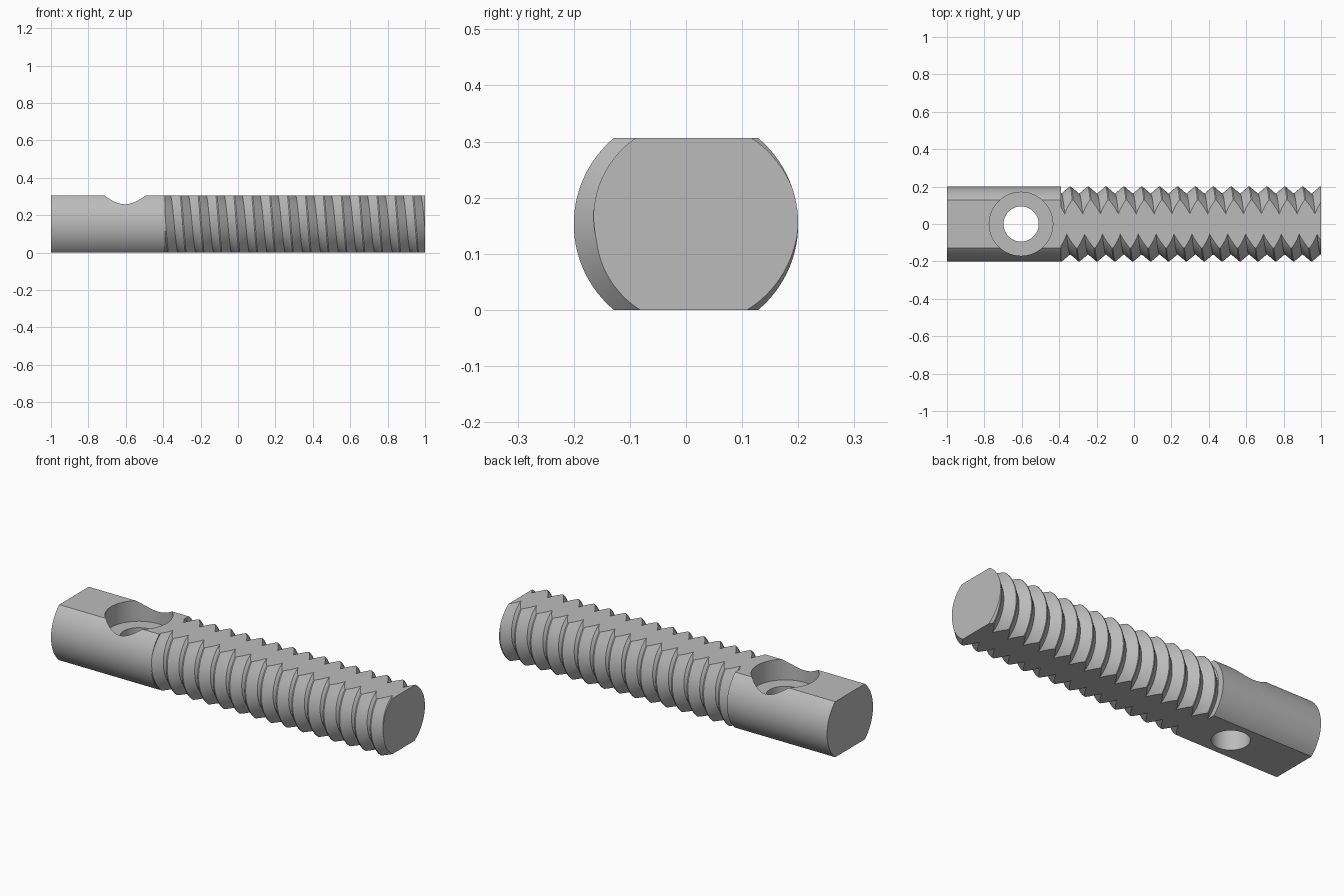
import bpy
import bmesh
from math import cos, sin, pi, radians
from mathutils import Matrix, Vector

if "Cube" in bpy.data.objects:
    bpy.data.objects.remove(bpy.data.objects["Cube"], do_unlink=True)

R = 0.2            # rod radius
HEIGHT = 0.306     # distance between the two flats
MID = HEIGHT / 2
START, END = -0.39, 1.0   # threaded length
PITCH, DEPTH, CREST = 0.0956, 0.038, 0.03
PHASE = radians(10)
HOLE_X = -0.604

steel = bpy.data.materials.new("steel_grey")
steel.use_nodes = True
grey = (0.5, 0.5, 0.5, 1)
steel.diffuse_color = grey
steel.node_tree.nodes["Principled BSDF"].inputs["Base Color"].default_value = grey


def make_object(name, bm):
    bmesh.ops.recalc_face_normals(bm, faces=bm.faces)
    mesh = bpy.data.meshes.new(name)
    bm.to_mesh(mesh)
    bm.free()
    mesh.materials.append(steel)
    ob = bpy.data.objects.new(name, mesh)
    bpy.context.collection.objects.link(ob)
    return ob


def activate(ob):
    bpy.ops.object.select_all(action='DESELECT')
    ob.select_set(True)
    bpy.context.view_layer.objects.active = ob


def cut_flats(bm):
    """Mill the flat top and bottom."""
    for z, direction in ((0, -1), (HEIGHT, 1)):
        cut = bmesh.ops.bisect_plane(
            bm, geom=bm.verts[:] + bm.edges[:] + bm.faces[:], dist=1e-6,
            plane_co=(0, 0, z), plane_no=(0, 0, direction), clear_outer=True)
        edges = [e for e in cut["geom_cut"]
                 if isinstance(e, bmesh.types.BMEdge) and e.is_boundary]
        bmesh.ops.holes_fill(bm, edges=edges, sides=0)


def cylinder(radius, length, matrix, segments=96):
    bm = bmesh.new()
    bmesh.ops.create_cone(bm, cap_ends=True, segments=segments, radius1=radius,
                          radius2=radius, depth=length, matrix=matrix)
    return bm


# Threaded section: V-shaped single-start helix
def thread_radius(x, angle):
    u = (x - END) / PITCH - (angle - PHASE) / (2 * pi)
    u = abs(u - round(u))
    return R - DEPTH * max(0, (u - CREST) / (0.5 - CREST))


bm = bmesh.new()
STEPS = 96
turns = int((END - START) / PITCH) + 3
columns = []
for j in range(STEPS + 1):
    angle = 2 * pi * j / STEPS
    column = []
    for k in range(-turns, 3):
        for f in (-CREST, CREST, 0.5):
            x = END + PITCH * ((angle - PHASE) / (2 * pi) + k + f)
            x = min(max(x, START), END)
            r = thread_radius(x, angle)
            column.append(bm.verts.new((x, r * cos(angle), MID + r * sin(angle))))
    columns.append(column)
for a, b in zip(columns, columns[1:]):
    for i in range(len(a) - 1):
        bm.faces.new((a[i], a[i + 1], b[i + 1], b[i]))
bmesh.ops.remove_doubles(bm, verts=bm.verts, dist=1e-5)
bmesh.ops.holes_fill(bm, edges=[e for e in bm.edges if e.is_boundary], sides=0)
bmesh.ops.recalc_face_normals(bm, faces=bm.faces)
cut_flats(bm)
thread = make_object("threaded_section", bm)

# Plain shank
length = START + 1
bm = cylinder(R, length, Matrix.Translation((-1 + length / 2, 0, MID))
              @ Matrix.Rotation(pi / 2, 4, 'Y'))
cut_flats(bm)
shank = make_object("plain_shank", bm)

# Counterbore and through hole in the shank
for name, radius, bottom in (("counterbore", 0.17, 0.192), ("through_hole", 0.094, -0.1)):
    top = HEIGHT + 0.1
    place = Matrix.Translation((HOLE_X, 0, (top + bottom) / 2))
    cutter = make_object(name + "_cutter", cylinder(radius, top - bottom, place, 64))
    cutter.hide_render = True
    mod = shank.modifiers.new(name, 'BOOLEAN')
    mod.operation = 'DIFFERENCE'
    mod.solver = 'EXACT'
    mod.object = cutter
    activate(shank)
    bpy.ops.object.modifier_apply(modifier=name)
    bpy.data.objects.remove(cutter, do_unlink=True)

# Smooth round surfaces, crisp edges
for ob in (thread, shank):
    activate(ob)
    bpy.ops.object.shade_smooth_by_angle(angle=radians(25))
